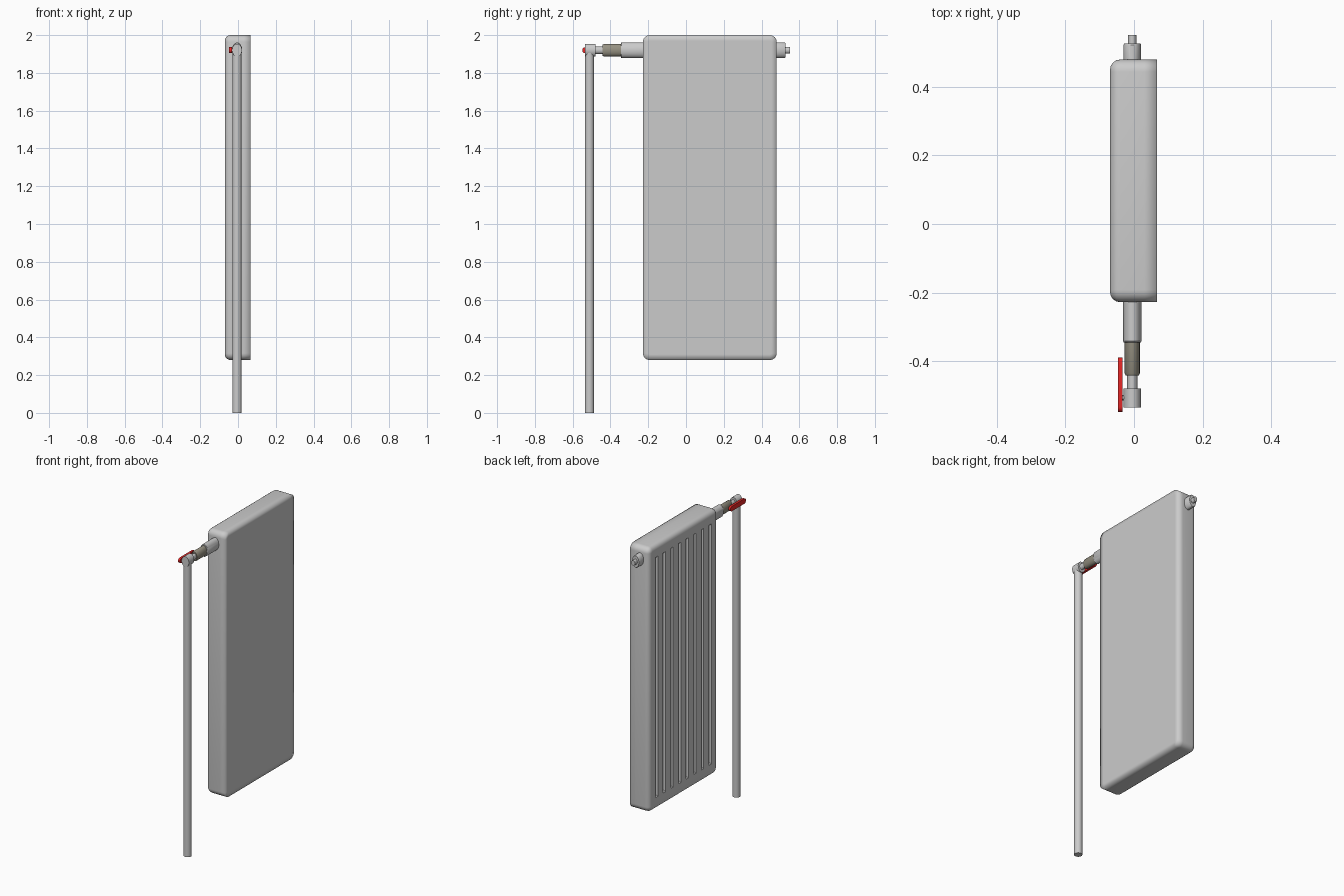
import bpy, bmesh, math

if "Cube" in bpy.data.objects:
    bpy.data.objects.remove(bpy.data.objects["Cube"])

CX, CZ = -0.005, 1.92          # shared axis of the fittings


def finish(name, bm, mat=None, angle=35):
    bmesh.ops.recalc_face_normals(bm, faces=bm.faces)
    me = bpy.data.meshes.new(name)
    bm.to_mesh(me)
    bm.free()
    ob = bpy.data.objects.new(name, me)
    bpy.context.collection.objects.link(ob)
    if mat:
        me.materials.append(mat)
    bpy.ops.object.select_all(action='DESELECT')
    ob.select_set(True)
    bpy.context.view_layer.objects.active = ob
    bpy.ops.object.shade_smooth_by_angle(angle=math.radians(angle))
    return ob


def material(name, rgb):
    m = bpy.data.materials.new(name)
    m.diffuse_color = (*rgb, 1)
    m.use_nodes = True
    m.node_tree.nodes["Principled BSDF"].inputs["Base Color"].default_value = m.diffuse_color
    return m


def loft(rings):
    """Skin a list of closed rings and cap both ends."""
    bm = bmesh.new()
    rows = [[bm.verts.new(p) for p in r] for r in rings]
    n = len(rows[0])
    for a, b in zip(rows, rows[1:]):
        for i in range(n):
            j = (i + 1) % n
            bm.faces.new((a[i], a[j], b[j], b[i]))
    bm.faces.new(rows[0])
    bm.faces.new(rows[-1])
    return bm


def fitting(name, profile, mat=None, n=32):
    """Oval turned part along y; profile rows are (y, x radius, z radius)."""
    rings = [[(CX + rx * math.cos(2 * math.pi * i / n), y,
               CZ + rz * math.sin(2 * math.pi * i / n)) for i in range(n)]
             for y, rx, rz in profile]
    return finish(name, loft(rings), mat)


def rounded_rect(x, y0, y1, z0, z1, r, seg=6):
    pts = []
    for k, (cy, cz) in enumerate(((y1 - r, z1 - r), (y0 + r, z1 - r),
                                  (y0 + r, z0 + r), (y1 - r, z0 + r))):
        for s in range(seg + 1):
            a = math.pi / 2 * (k + s / seg)
            pts.append((x, cy + r * math.cos(a), cz + r * math.sin(a)))
    return pts


# radiator body: flat on +x, rounded towards -x
Y0, Y1, Z0, Z1 = -0.228, 0.48, 0.28, 2.0


def body_ring(x, d):
    return rounded_rect(x, Y0 + d, Y1 - d, Z0 + d, Z1 - d, max(0.036 - d, 0.004))


rings = [body_ring(0.067, 0.03), body_ring(0.067, 0), body_ring(0.03, 0)]
for k in range(5):
    a = math.pi / 2 * k / 4
    rings.append(body_ring(-0.04 - 0.03 * math.sin(a), 0.03 * (1 - math.cos(a))))
body = finish("radiator_body", loft(rings))

# eight pressed vertical grooves on the -x face
bm = bmesh.new()
for i in range(8):
    yc = 0.126 + (i - 3.5) * 0.0785
    loops = []
    for x, w, inset in ((-0.08, 0.018, -0.012), (-0.058, 0.004, 0.012)):
        za, zb = 0.36 + inset, 1.92 - inset
        loops.append([bm.verts.new(p) for p in ((x, yc - w, za), (x, yc + w, za),
                                                (x, yc + w, zb), (x, yc - w, zb))])
    a, b = loops
    bm.faces.new(a)
    bm.faces.new(b)
    for j in range(4):
        k = (j + 1) % 4
        bm.faces.new((a[j], a[k], b[k], b[j]))
cutter = finish("groove_cutter", bm)
cutter.hide_render = True
mod = body.modifiers.new("grooves", 'BOOLEAN')
mod.operation = 'DIFFERENCE'
mod.solver = 'EXACT'
mod.object = cutter
bpy.context.view_layer.objects.active = body
bpy.ops.object.modifier_apply(modifier=mod.name)
bpy.data.objects.remove(cutter)
bpy.ops.object.select_all(action='DESELECT')
body.select_set(True)
bpy.ops.object.shade_smooth_by_angle(angle=math.radians(35))
for e in body.data.edges:       # soft shading round the flat side
    if all(abs(body.data.vertices[v].co.x - 0.067) < 1e-4 for v in e.vertices):
        e.use_edge_sharp = False

# valve train towards -y
olive = material("olive_grey", (0.30, 0.28, 0.22))
red = material("red", (0.8, 0.02, 0.02))
fitting("inlet_collar", [(-0.22, .027, .041), (-0.342, .027, .041), (-0.345, .025, .038)])
fitting("valve_sleeve", [(-0.34, .022, .033), (-0.436, .022, .033), (-0.442, .019, .029)], olive)
fitting("valve_neck", [(-0.43, .015, .019), (-0.49, .015, .019)])
fitting("valve_elbow", [(-0.48, .026, .034), (-0.535, .026, .034)])

# end plug towards +y
fitting("plug_collar", [(0.47, .026, .041), (0.522, .026, .041), (0.526, .024, .038)])
fitting("plug_tip", [(0.52, .013, .017), (0.551, .013, .017)])

# supply pipe down to the floor
N = 32
finish("supply_pipe", loft([[(CX + 0.024 * math.cos(2 * math.pi * i / N),
                              -0.511 + 0.024 * math.sin(2 * math.pi * i / N), z)
                             for i in range(N)] for z in (0, CZ)]))

# red lever and its pivot on the -x side of the elbow
finish("valve_lever", loft([rounded_rect(x, -0.549, -0.39, CZ - 0.016, CZ + 0.016, 0.0155)
                            for x in (-0.047, -0.033)]), red)
finish("lever_pivot", loft([[(x, -0.507 + 0.008 * math.cos(2 * math.pi * i / 16),
                              CZ + 0.011 * math.sin(2 * math.pi * i / 16))
                             for i in range(16)] for x in (-0.034, -0.02)]))
